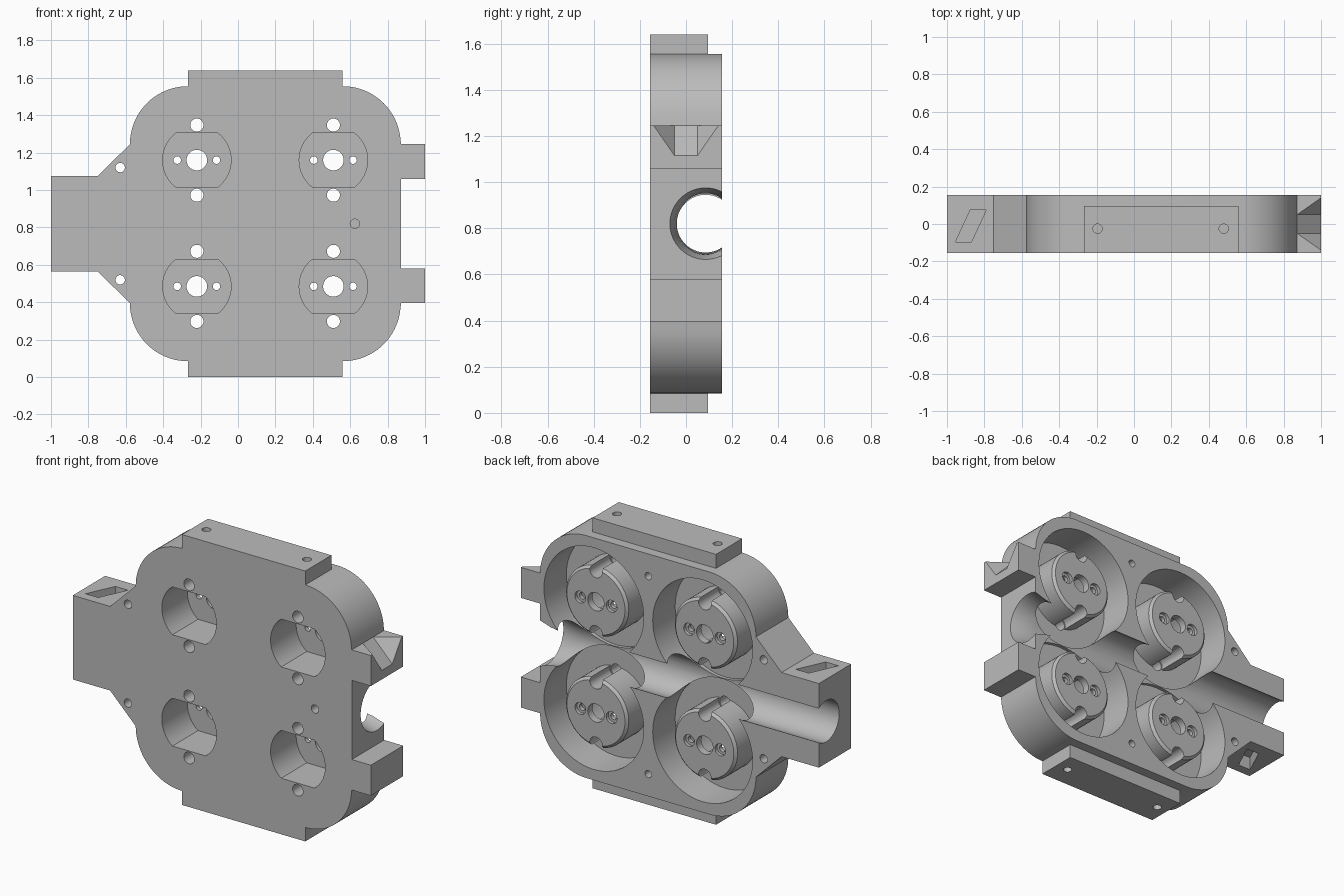
import bpy, bmesh
from math import pi, sin, cos, asin
from mathutils import Matrix, Vector

cube = bpy.data.objects.get("Cube")
if cube:
    bpy.data.objects.remove(cube, do_unlink=True)

FRONT, BACK, MID = -0.155, 0.155, 0.82
COLS, ROWS = (-0.22, 0.51), (0.485, 1.16)
AXES = {
    "x": Matrix(((0, 0, 1), (1, 0, 0), (0, 1, 0))).to_4x4(),
    "y": Matrix(((1, 0, 0), (0, 0, 1), (0, -1, 0))).to_4x4(),
    "z": Matrix.Identity(4),
}

grey = bpy.data.materials.new("plain grey")
grey.use_nodes = True
grey.diffuse_color = (0.5, 0.5, 0.5, 1)
grey.node_tree.nodes["Principled BSDF"].inputs["Base Color"].default_value = (0.5, 0.5, 0.5, 1)


def finish(bm):
    bmesh.ops.remove_doubles(bm, verts=bm.verts, dist=1e-5)
    bmesh.ops.recalc_face_normals(bm, faces=bm.faces)
    mesh = bpy.data.meshes.new("solid")
    bm.to_mesh(mesh)
    bm.free()
    return mesh


def lathe(profile, centre, axis="y", steps=64):
    """Solid of revolution; profile holds (radius, position along axis)."""
    bm = bmesh.new()
    vs = [bm.verts.new((r, 0, h)) for r, h in profile]
    es = [bm.edges.new(p) for p in zip(vs, vs[1:])]
    bmesh.ops.spin(bm, geom=vs + es, cent=(0, 0, 0), axis=(0, 0, 1), angle=2 * pi, steps=steps)
    bm.transform(Matrix.Translation(centre) @ AXES[axis])
    return finish(bm)


def drill(r, start, end, centre, axis="y"):
    return lathe([(0, start), (r, start), (r, end), (0, end)], centre, axis, 32)


def prism(points, direction):
    bm = bmesh.new()
    face = bm.faces.new([bm.verts.new(p) for p in points])
    new = bmesh.ops.extrude_face_region(bm, geom=[face])["geom"]
    bmesh.ops.translate(bm, verts=[v for v in new if isinstance(v, bmesh.types.BMVert)], vec=direction)
    return finish(bm)


def hull(points):
    bm = bmesh.new()
    for p in points:
        bm.verts.new(p)
    bmesh.ops.convex_hull(bm, input=bm.verts[:])
    return finish(bm)


def box(lo, hi):
    return hull([(x, y, z) for x in (lo[0], hi[0]) for y in (lo[1], hi[1]) for z in (lo[2], hi[2])])


def cut(body, solids):
    """Subtract a group of solids from the body."""
    bm = bmesh.new()
    for s in solids:
        bm.from_mesh(s)
        bpy.data.meshes.remove(s)
    mesh = bpy.data.meshes.new("cutter")
    bm.to_mesh(mesh)
    bm.free()
    cutter = bpy.data.objects.new("cutter", mesh)
    cutter.hide_render = True
    bpy.context.collection.objects.link(cutter)
    mod = body.modifiers.new("cut", "BOOLEAN")
    mod.operation, mod.solver, mod.object = "DIFFERENCE", "EXACT", cutter
    graph = bpy.context.evaluated_depsgraph_get()
    result = bpy.data.meshes.new_from_object(body.evaluated_get(graph))
    body.modifiers.clear()
    body.data = result
    bpy.data.objects.remove(cutter, do_unlink=True)


# Outline of the upper half, left to right, then mirrored for the lower half
def corner(cx, start, end, n=20):
    return [(cx + 0.31 * cos(start + (end - start) * i / n), 1.245 + 0.31 * sin(start + (end - start) * i / n))
            for i in range(n + 1)]


upper = [(-1, 1.075), (-0.75, 1.075)] + corner(-0.268, pi, pi / 2)
upper += [(-0.268, 1.64), (0.56, 1.64)] + corner(0.56, pi / 2, 0)
upper += [(1, 1.245), (1, 1.06), (0.872, 1.06)]
upper[-4] = (0.872, 1.245)
outline = upper + [(x, 2 * MID - z) for x, z in reversed(upper)]
body = bpy.data.objects.new("housing", prism([(x, FRONT, z) for x, z in outline], (0, BACK - FRONT, 0)))
bpy.context.collection.objects.link(body)

# Mounting rails stop short of the back
cut(body, [box((-0.5, 0.095, 1.555), (0.8, 0.3, 1.8)), box((-0.5, 0.095, -0.2), (0.8, 0.3, 0.085))])

# Round pockets, each leaving a chamfered hub standing in the middle
pocket = [(0, 0.2), (0.335, 0.2), (0.335, -0.06), (0.21, -0.06), (0.21, 0.12), (0.195, 0.135), (0, 0.135)]
cut(body, [lathe(pocket, (x, 0, z)) for x in COLS for z in ROWS])

# Long bore, flared at the left end
bore = [(0, -1.2), (0.125, -1.2), (0.125, 0.72), (0.135, 0.8), (0.155, 0.872), (0.155, 1.2), (0, 1.2)]
cut(body, [lathe(bore, (0, 0.085, MID), "x")])

# Flat-sided recesses in the front
a = asin(0.145 / 0.183)
arc = [-a + 2 * a * i / 16 for i in range(17)]
flat = [(0.183 * cos(t), 0.183 * sin(t)) for t in arc + [t + pi for t in arc]]
cut(body, [prism([(x + u, -0.3, z + v) for u, v in flat], (0, 0.39, 0)) for x in COLS for z in ROWS])

# Hub holes and stepped screw holes
holes = []
stepped = [(0, -0.3), (0.035, -0.3), (0.035, -0.059), (0.042, -0.059), (0.042, 0.3), (0, 0.3)]
sunk = [(0, 0), (0.02, 0), (0.02, 0.115), (0.036, 0.115), (0.036, 0.3), (0, 0.3)]
for x in COLS:
    for z in ROWS:
        holes.append(drill(0.055, 0, 0.3, (x, 0, z)))
        for s in (-1, 1):
            holes.append(lathe(stepped, (x, 0, z + s * 0.1875), steps=32))
            holes.append(lathe(sunk, (x + s * 0.105, 0, z), steps=32))

# Ear holes, blind back holes, rail holes and slanted slots, above and below
slot = [(-0.955, -0.097), (-0.87, -0.097), (-0.79, 0.075), (-0.875, 0.075)]
for s in (-1, 1):
    holes.append(drill(0.025, -0.3, 0.3, (-0.63, 0, MID + s * 0.3)))
    holes.append(drill(0.022, 0.05, 0.3, (0.145, 0, MID + s * 0.6)))
    for x in (-0.195, 0.48):
        holes.append(drill(0.025, -0.08, 0.08, (x, -0.025, MID + s * 0.82), "z"))
    holes.append(prism([(x, y, MID + s * 0.175) for x, y in slot], (0, 0, s * 0.2)))
holes.append(drill(0.025, -0.3, -0.1, (0.625, 0, MID)))
cut(body, holes)

# Tapered notch in the upper tab, extended past the surface
tip, low, wide = Vector((0.872, 0.05, 1.245)), Vector((1, 0.05, 1.115)), Vector((1, 0.14, 1.245))
pts = [tip, low, wide] + [p + (p - tip) * 0.1 for p in (low, wide)]
pts += [p + Vector((0, 0, 0.02)) for p in (tip, wide)]
cut(body, [hull([(p.x, s * p.y, p.z) for p in pts for s in (-1, 1)])])

# Finish
body.data.materials.clear()
body.data.materials.append(grey)
for p in body.data.polygons:
    p.material_index = 0
bpy.ops.object.select_all(action="DESELECT")
body.select_set(True)
bpy.context.view_layer.objects.active = body
bpy.ops.object.shade_smooth_by_angle(angle=pi / 7)
